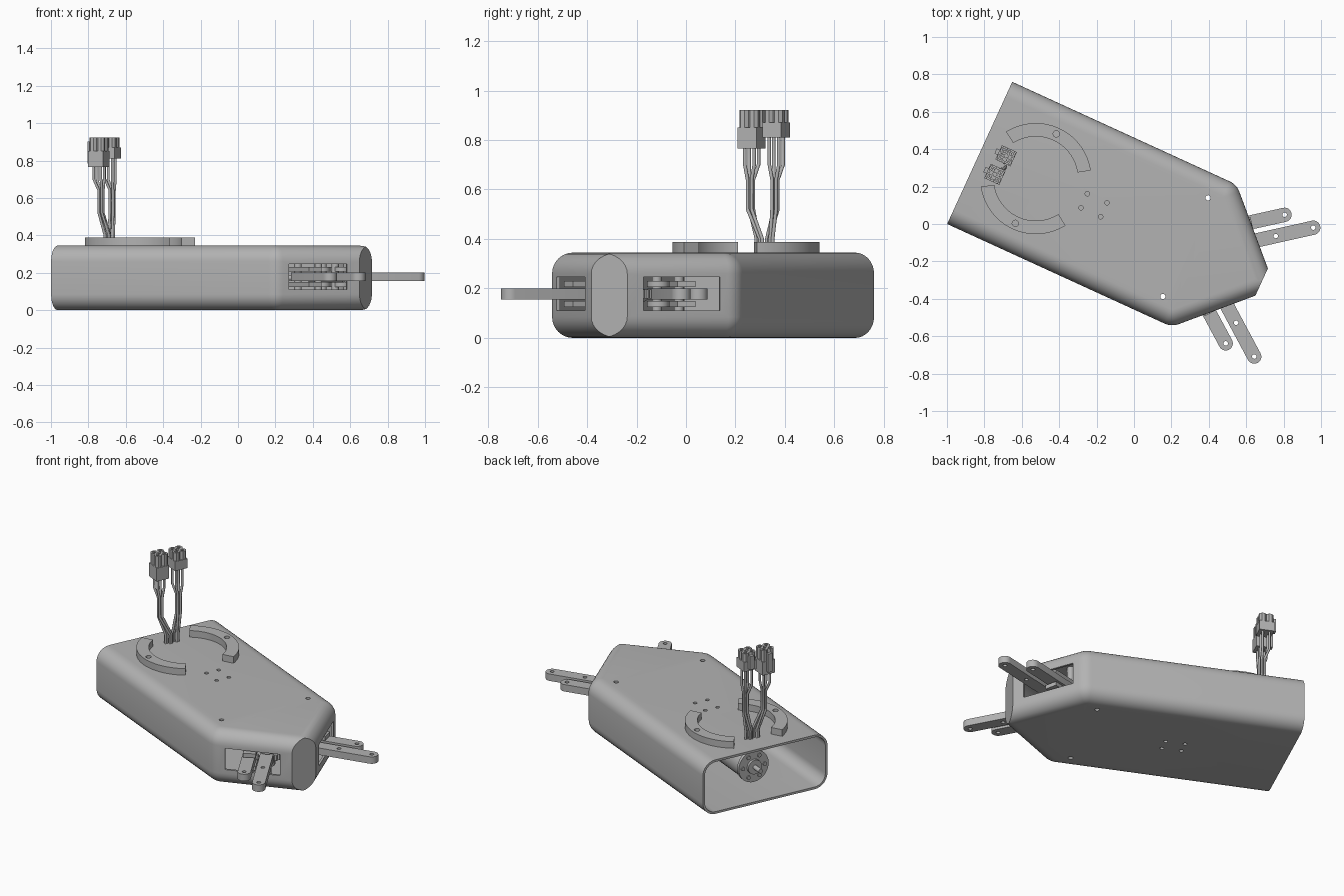
import bpy, bmesh, math
from mathutils import Matrix, Vector

cube = bpy.data.objects.get("Cube")
if cube:
    bpy.data.objects.remove(cube)

# Local frame: u runs along the housing from its open end, v across it
FRAME = Matrix.Translation((-0.825, 0.38, 0)) @ Matrix.Rotation(math.radians(-24.6), 4, 'Z')
W, FRONT, TIP, H, FILLET, CORNER, WALL = 0.418, 1.658, 1.738, 0.345, 0.085, 0.1, 0.014
ROOT2 = math.sqrt(2)
MID = H / 2

grey = bpy.data.materials.new("plain_grey")
grey.use_nodes = True
grey.diffuse_color = (0.45, 0.45, 0.45, 1)
grey.node_tree.nodes["Principled BSDF"].inputs["Base Color"].default_value = grey.diffuse_color
parts = []


def finish(name, bm):
    bmesh.ops.remove_doubles(bm, verts=bm.verts, dist=1e-5)
    bmesh.ops.recalc_face_normals(bm, faces=bm.faces)
    mesh = bpy.data.meshes.new(name)
    bm.to_mesh(mesh)
    bm.free()
    mesh.materials.append(grey)
    ob = bpy.data.objects.new(name, mesh)
    bpy.context.scene.collection.objects.link(ob)
    ob.matrix_world = FRAME
    parts.append(ob)
    return ob


def skin(name, loops):
    """Join matching rings of points and cap both ends."""
    bm = bmesh.new()
    rings = [[bm.verts.new(p) for p in loop] for loop in loops]
    n = len(rings[0])
    for a, b in zip(rings, rings[1:]):
        for i in range(n):
            bm.faces.new((a[i], a[(i + 1) % n], b[(i + 1) % n], b[i]))
    bm.faces.new(rings[0])
    bm.faces.new(rings[-1])
    return finish(name, bm)


def slab(name, outline, z0, z1):
    return skin(name, [[(u, v, z) for u, v in outline] for z in (z0, z1)])


def circle(u, v, r, n=24, a0=0, a1=360):
    full = a1 - a0 == 360
    count = n if full else n + 1
    angles = [math.radians(a0 + (a1 - a0) * i / n) for i in range(count)]
    return [(u + r * math.cos(a), v + r * math.sin(a)) for a in angles]


def box(name, u, v, z, su, sv, sz, angle=0):
    bm = bmesh.new()
    place = Matrix.Translation((u, v, z)) @ Matrix.Rotation(math.radians(angle), 4, 'Z')
    bmesh.ops.create_cube(bm, size=1, matrix=place @ Matrix.Diagonal((su, sv, sz, 1)))
    return finish(name, bm)


def rod(name, u0, u1, r, v=0, z=MID, n=32):
    """Cylinder along the housing axis."""
    ring = circle(v, z, r, n)
    return skin(name, [[(u, a, b) for a, b in ring] for u in (u0, u1)])


def hole(u, v, r):
    return slab("hole_cutter", circle(u, v, r, 16), -0.1, 0.5)


def cut(ob, cutters):
    """Subtract the cutters, bake the result and delete them."""
    for c in cutters:
        mod = ob.modifiers.new("cut", 'BOOLEAN')
        mod.object, mod.solver = c, 'EXACT'
    bpy.context.view_layer.update()
    baked = bpy.data.meshes.new_from_object(ob.evaluated_get(bpy.context.evaluated_depsgraph_get()))
    ob.modifiers.clear()
    ob.data = baked
    for c in cutters:
        parts.remove(c)
        bpy.data.objects.remove(c)


def shell(name, back, t):
    """Tapered housing solid with filleted edges, shrunk by t."""
    def ring(d, z):
        d += t
        cu, cv = TIP - CORNER * ROOT2 - (W - CORNER), W - CORNER
        nose = max(TIP - ROOT2 * d - (FRONT - t), 0)
        half = [(back, W - d)] + circle(cu, cv, CORNER - d, 6, 90, 45)
        half.append((min(FRONT - t, TIP - ROOT2 * d), nose))
        return [(u, v, z) for u, v in half] + [(u, -v, z) for u, v in reversed(half)]
    r = FILLET - t
    steps = [math.radians(90 * i / 8) for i in range(9)]
    low = [ring(r * (1 - math.sin(a)), t + r * (1 - math.cos(a))) for a in steps]
    high = [ring(r * (1 - math.sin(a)), H - t - r * (1 - math.cos(a))) for a in reversed(steps)]
    return skin(name, low + high)


# Hollow housing with side windows and screw holes
housing = shell("housing", 0, 0)
cutters = [shell("cavity_cutter", -0.1, WALL)]
for s in (1, -1):
    cutters.append(box("window_cutter", 1.493, s * 0.248, 0.178, 0.33, 0.09, 0.135, -45 * s))
    cutters.append(hole(1.21, s * 0.29, 0.014))
    cutters += [hole(u, s * 0.041, 0.012) for u in (0.614, 0.73)]
cut(housing, cutters)

# Two curved mounting rails on top
for s, side in ((1, "left"), (-1, "right")):
    mid = 90 * s
    outline = circle(0.33, 0, 0.297, 28, mid - 57, mid + 57)
    outline += reversed(circle(0.33, 0, 0.225, 28, mid - 57, mid + 57))
    rail = slab("mounting_rail_" + side, outline, H - 0.005, 0.387)
    cut(rail, [hole(0.33, s * 0.263, 0.017)])


# Flat links with round ends
def link(name, end, length, angle, z0, z1, holes):
    a = math.radians(angle)
    back = (end[0] - length * math.cos(a), end[1] - length * math.sin(a))
    outline = circle(*end, 0.038, 14, angle - 90, angle + 90)
    outline += circle(*back, 0.038, 14, angle + 90, angle + 270)
    ob = slab(name, outline, z0, z1)
    spots = [(end[0] - h * math.cos(a), end[1] - h * math.sin(a)) for h in holes]
    cut(ob, [hole(u, v, 0.012) for u, v in spots])
    return back


for s, side in ((1, "left"), (-1, "right")):
    pivot = link("drive_link_" + side, (1.788, s * 0.379), 0.45, 37.2 * s, 0.156, 0.2, (0, 0.205))
    inner = link("follower_link_" + side, (1.62, s * 0.378), 0.36, 37.2 * s, 0.156, 0.2, (0,))
    # Toothed wheel around the drive pivot
    teeth = []
    for i in range(24):
        for k, r in ((0, 0.075), (0.3, 0.088), (0.6, 0.088), (0.9, 0.075)):
            a = math.tau * (i + k) / 24
            teeth.append((pivot[0] + r * math.cos(a), pivot[1] + r * math.sin(a)))
    slab("gear_wheel_" + side, teeth, 0.16, 0.196)
    # Clevis plates and pins that hold the links
    for z0, z1, level in ((0.125, 0.15, "lower"), (0.206, 0.231, "upper")):
        plate = circle(pivot[0] + 0.03, pivot[1] + s * 0.02, 0.045, 16)
        slab("pivot_plate_%s_%s" % (level, side), plate, z0, z1)
        box("clevis_%s_%s" % (level, side), 1.385, s * 0.19, (z0 + z1) / 2, 0.24, 0.075, z1 - z0, 37 * s)
    for p in (pivot, inner):
        slab("pivot_pin_" + side, circle(*p, 0.02, 16), WALL, H - WALL)

# Motor, gearbox and worm inside the housing
rod("motor_body", 0.15, 0.6, 0.092)
rod("motor_flange", 0.13, 0.15, 0.1)
rod("motor_hub", 0.115, 0.13, 0.045)
rod("motor_shaft", 0.05, 0.115, 0.014, n=16)
for i in range(6):
    v, z = circle(0, MID, 0.073, 6)[i]
    rod("flange_screw", 0.123, 0.13, 0.012, v, z, 12)
box("gearbox", 0.672, 0, MID, 0.17, 0.16, H - 2 * WALL)
rod("worm_shaft", 0.75, 1.62, 0.014, n=16)
rod("worm", 1.33, 1.53, 0.026, n=20)


# Plugs with their bundles of wires
def plug(tag, u, v, z0, z1, z2, shift):
    box("plug_collar_" + tag, u, v, (z0 + z1) / 2, 0.088, 0.084, z1 - z0)
    box("plug_latch_" + tag, u - 0.052, v, (z0 + z2) / 2, 0.02, 0.03, (z2 - z0) * 0.75)
    box("plug_core_" + tag, u, v, (z1 + z2) / 2 - 0.01, 0.05, 0.05, z2 - z1)
    for i, (a, b) in enumerate(((-1, -1), (-1, 1), (1, -1), (1, 1))):
        pu, pv = u + a * 0.021, v + b * 0.021
        socket = slab("plug_socket_" + tag, circle(pu, pv, 0.0225, 8, 22.5, 382.5), z1 - 0.005, z2)
        cut(socket, [box("pin_cutter", pu, pv, z2, 0.018, 0.018, 0.05)])
        start = 0.15 + a * 0.007, shift + (i - 1.5) * 0.011
        lane = u + 0.012 + a * 0.009, v + b * 0.009
        path = [(*start, 0.3), (*start, 0.40), (*lane, 0.52), (*lane, 0.64),
                (pu, pv, 0.7), (pu, pv, z0 + 0.01)]
        curve = bpy.data.curves.new("wire_" + tag, 'CURVE')
        curve.dimensions = '3D'
        curve.bevel_depth, curve.bevel_resolution = 0.0075, 2
        spline = curve.splines.new('POLY')
        spline.points.add(len(path) - 1)
        for p, co in zip(spline.points, path):
            p.co = (*co, 1)
        curve.materials.append(grey)
        wire = bpy.data.objects.new("wire_" + tag, curve)
        bpy.context.scene.collection.objects.link(wire)
        wire.matrix_world = FRAME


plug("right", 0.122, -0.07, 0.765, 0.85, 0.922, -0.023)
plug("left", 0.135, 0.045, 0.81, 0.87, 0.922, 0.023)

# Smooth the rounded surfaces, keep hard edges
bpy.ops.object.select_all(action='DESELECT')
for ob in parts:
    ob.select_set(True)
bpy.context.view_layer.objects.active = housing
bpy.ops.object.shade_smooth_by_angle(angle=math.radians(30))
